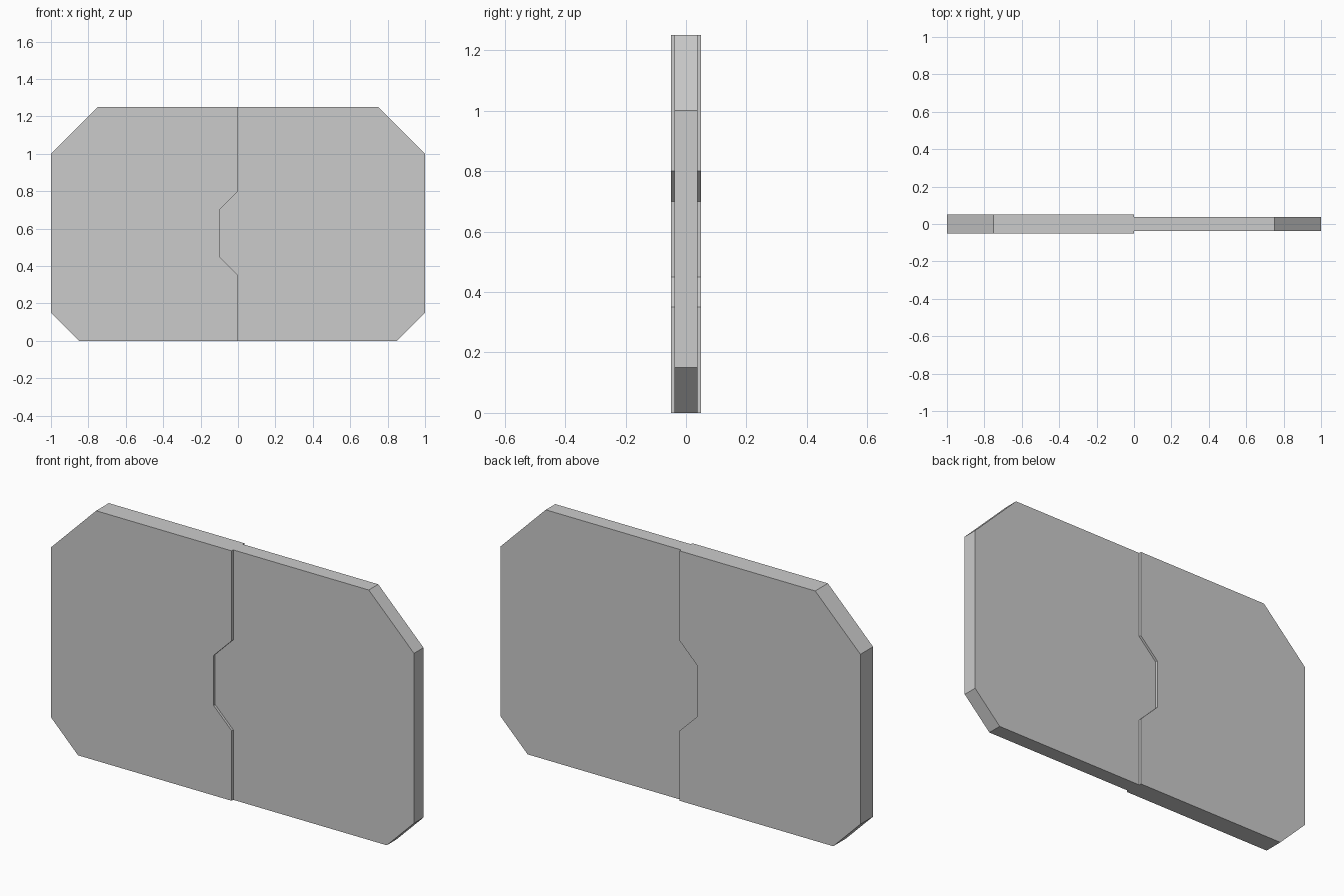
import bpy
import bmesh

if "Cube" in bpy.data.objects:
    bpy.data.objects.remove(bpy.data.objects["Cube"])

# Stepped seam shared by both door halves (bottom to top)
SEAM = [(0, 0), (0, 0.35), (-0.1, 0.45), (-0.1, 0.7), (0, 0.8), (0, 1.25)]


def door_panel(name, side, half_thickness):
    """Extrude one door half; side is -1 for left, 1 for right."""
    outer = [(0.75, 1.25), (1, 1), (1, 0.15), (0.85, 0)]
    profile = SEAM + [(side * x, z) for x, z in outer]
    bm = bmesh.new()
    face = bm.faces.new([bm.verts.new((x, -half_thickness, z)) for x, z in profile])
    ext = bmesh.ops.extrude_face_region(bm, geom=[face], use_keep_orig=True)
    moved = [v for v in ext["geom"] if isinstance(v, bmesh.types.BMVert)]
    bmesh.ops.translate(bm, verts=moved, vec=(0, 2 * half_thickness, 0))
    bmesh.ops.recalc_face_normals(bm, faces=bm.faces)
    mesh = bpy.data.meshes.new(name)
    bm.to_mesh(mesh)
    bm.free()
    obj = bpy.data.objects.new(name, mesh)
    bpy.context.collection.objects.link(obj)
    return obj


# Thicker left half with the notch, thinner right half with the tab
door_panel("left_door_panel", -1, 0.05)
door_panel("right_door_panel", 1, 0.0375)
